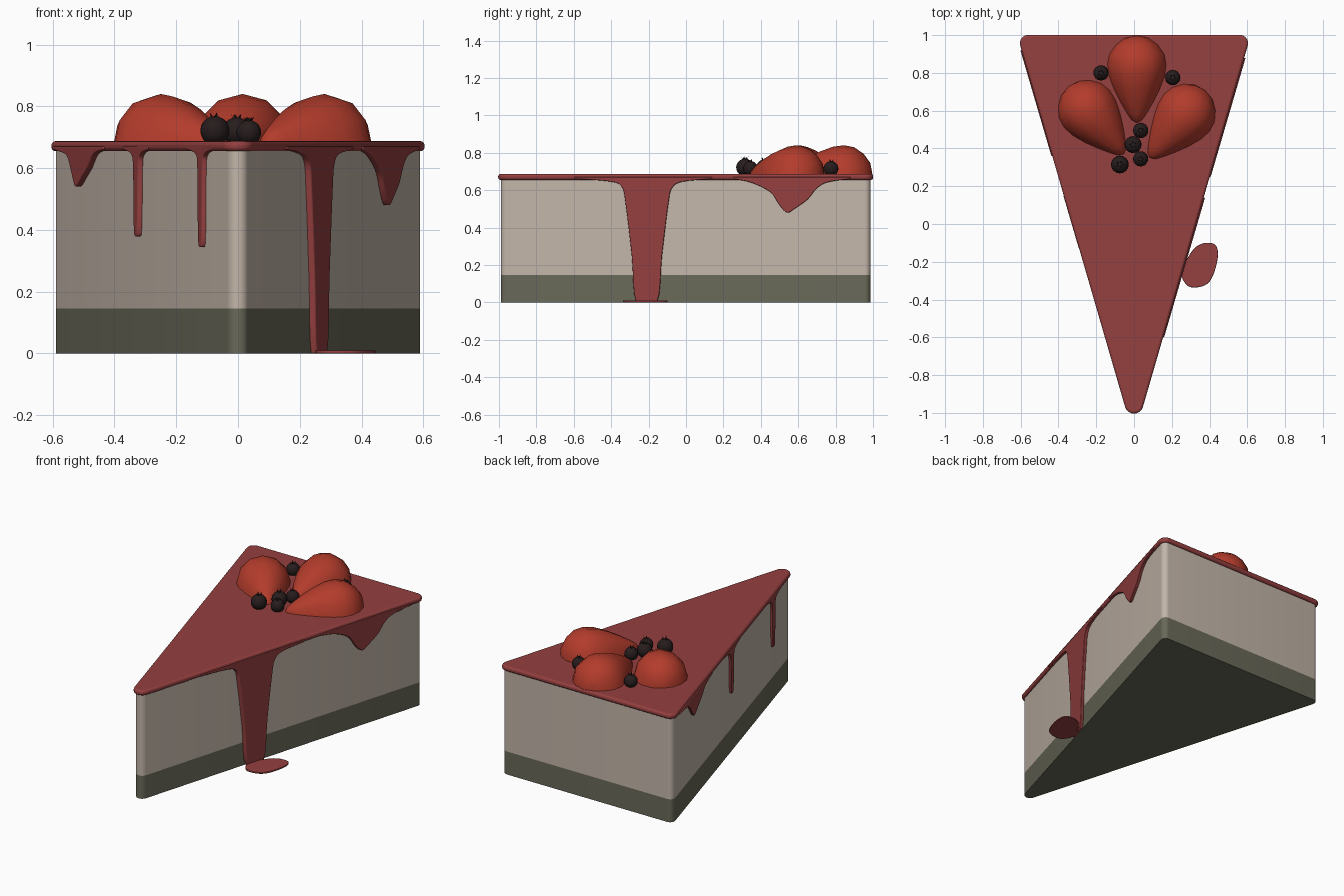
import bpy, bmesh, math
from mathutils import Vector

if "Cube" in bpy.data.objects:
    bpy.data.objects.remove(bpy.data.objects["Cube"])


def material(name, rgb):
    m = bpy.data.materials.new(name)
    m.diffuse_color = (*rgb, 1)
    m.use_nodes = True
    m.node_tree.nodes["Principled BSDF"].inputs["Base Color"].default_value = m.diffuse_color
    return m


GLAZE = material("glaze_red", (0.30, 0.05, 0.05))
CREAM = material("cream", (0.55, 0.47, 0.40))
CRUST = material("crust", (0.14, 0.14, 0.10))
FRUIT = material("strawberry_red", (0.45, 0.045, 0.025))
DARK = material("berry_dark", (0.02, 0.012, 0.012))


def finish(name, bm, mat, bevel=0, angle=40):
    bmesh.ops.recalc_face_normals(bm, faces=bm.faces)
    me = bpy.data.meshes.new(name)
    bm.to_mesh(me)
    bm.free()
    me.materials.append(mat)
    ob = bpy.data.objects.new(name, me)
    bpy.context.collection.objects.link(ob)
    if bevel:
        b = ob.modifiers.new("soft_edge", 'BEVEL')
        b.width, b.segments, b.limit_method = bevel, 3, 'ANGLE'
        b.angle_limit = math.radians(50)
    bpy.ops.object.select_all(action='DESELECT')
    ob.select_set(True)
    bpy.context.view_layer.objects.active = ob
    bpy.ops.object.shade_smooth_by_angle(angle=math.radians(angle))
    return ob


def prism(name, front, back, mat, bevel=0):
    bm = bmesh.new()
    a = [bm.verts.new(p) for p in front]
    b = [bm.verts.new(p) for p in back]
    bm.faces.new(a)
    bm.faces.new(b[::-1])
    for i in range(len(a)):
        j = (i + 1) % len(a)
        bm.faces.new((a[i], b[i], b[j], a[j]))
    return finish(name, bm, mat, bevel)


def smooth_path(pts, n=4, closed=False):
    # Catmull-Rom interpolation through the given points
    P = [Vector(p) for p in pts]
    k, out = len(P), []
    for i in range(k if closed else k - 1):
        q = [P[(i + o) % k] if closed else P[min(max(i + o, 0), k - 1)] for o in (-1, 0, 1, 2)]
        for s in range(n):
            t = s / n
            out.append(0.5 * (2 * q[1] + (q[2] - q[0]) * t
                       + (2 * q[0] - 5 * q[1] + 4 * q[2] - q[3]) * t * t
                       + (3 * q[1] - q[0] - 3 * q[2] + q[3]) * t ** 3))
    return out if closed else out + [P[-1]]


# Wedge outline: three rounded corners, optionally grown outwards
def wedge(grow=0.0):
    side = math.degrees(math.atan2(-0.56, 1.912))
    corners = [((0, -0.955), 0.035, -180 - side, -360 + 360 + side),
               ((0.56, 0.957), 0.03, side, 90),
               ((-0.56, 0.957), 0.03, 90, 180 - side)]
    pts = []
    for (cx, cy), r, a0, a1 in corners:
        if cx == 0:
            a0, a1 = 180 - side, 360 + side
        for i in range(9):
            a = math.radians(a0 + (a1 - a0) * i / 8)
            pts.append((cx + (r + grow) * math.cos(a), cy + (r + grow) * math.sin(a)))
    return pts


def slab(name, z0, z1, mat, grow=0.0, bevel=0):
    o = wedge(grow)
    return prism(name, [(x, y, z1) for x, y in o], [(x, y, z0) for x, y in o], mat, bevel)


slab("crust_layer", 0, 0.145, CRUST)
slab("cream_layer", 0.145, 0.66, CREAM)
slab("glaze_top", 0.655, 0.687, GLAZE, 0.014, 0.012)


# Drips: (y, z) outlines laid against the sloping side walls
def drip(name, side, pts, off):
    edge = smooth_path(pts)
    edge = [Vector((pts[0][0], 0.67))] + edge + [Vector((pts[-1][0], 0.67))]

    def on_wall(o):
        return [(side * (0.0336 + 0.293 * (p.x + 0.965) + o * 1.04), p.x, max(p.y, 0)) for p in edge]
    prism(name, on_wall(off), on_wall(-0.004), GLAZE, 0.004)


drip("long_drip", 1, [(-0.6, .66), (-0.42, .648), (-0.345, .62), (-0.322, .52), (-0.29, .25),
     (-0.265, 0), (-0.155, 0), (-0.128, .25), (-0.095, .52), (-0.075, .61), (-0.02, .645), (0.14, .66)], 0.018)
drip("right_short_drip", 1, [(0.25, .66), (0.35, .64), (0.45, .59), (0.5, .52), (0.54, .48),
     (0.58, .5), (0.65, .55), (0.7, .61), (0.76, .643), (0.88, .66)], 0.016)
drip("left_short_drip", -1, [(0.36, .66), (0.47, .645), (0.54, .60), (0.6, .57), (0.665, .54),
     (0.7, .57), (0.75, .63), (0.8, .648), (0.92, .66)], 0.015)
for nm, y, z in (("left_drip_middle", 0.01, 0.38), ("left_drip_front", -0.70, 0.345)):
    drip(nm, -1, [(y - .14, .66), (y - .05, .645), (y - .028, .6), (y - .022, z + .06), (y - .014, z + .006),
         (y, z), (y + .014, z + .006), (y + .022, z + .06), (y + .028, .6), (y + .05, .645), (y + .14, .66)], 0.013)

# Puddle at the foot of the long drip
blob = smooth_path([(.25, -.26), (.285, -.328), (.35, -.333), (.4, -.305), (.43, -.24), (.445, -.16),
                    (.43, -.11), (.38, -.10), (.33, -.12), (.29, -.17)], closed=True)
prism("puddle", [(p.x, p.y, .01) for p in blob], [(p.x, p.y, 0) for p in blob], GLAZE, 0.003)


# Halved strawberries lying cut side down
def strawberry(name, cx, cy, dx, dy):
    d = Vector((dx, dy, 0)).normalized()
    s = Vector((-d.y, d.x, 0))
    c = Vector((cx, cy, 0.684))
    prof = [(-.14, .062), (-.105, .11), (-.055, .145), (0, .156), (.06, .148), (.13, .122),
            (.2, .087), (.26, .052), (.295, .028)]
    bm = bmesh.new()
    rings = [[bm.verts.new(c + d * t + s * r * math.cos(math.pi * i / 6)
              + Vector((0, 0, r * math.sin(math.pi * i / 6)))) for i in range(7)] for t, r in prof]
    back, tip = bm.verts.new(c - d * 0.152), bm.verts.new(c + d * 0.31)
    for a, b in zip(rings, rings[1:]):
        for i in range(6):
            bm.faces.new((a[i], a[i + 1], b[i + 1], b[i]))
    for v, ring in ((back, rings[0]), (tip, rings[-1])):
        for i in range(6):
            bm.faces.new((v, ring[i], ring[i + 1]))
    bm.faces.new([back] + [r[0] for r in rings] + [tip] + [r[-1] for r in reversed(rings)])
    finish(name, bm, FRUIT, angle=60)


strawberry("strawberry_back", 0.015, 0.845, 0, -1)
strawberry("strawberry_right", 0.28, 0.59, -0.62, -0.76)
strawberry("strawberry_left", -0.25, 0.61, 0.62, -0.76)

# Small round berries with a crown of pointed sepals
for k, (x, y, r) in enumerate([(-.175, .8, .04), (.205, .775, .04), (.035, .495, .04),
                               (-.005, .42, .045), (.035, .345, .04), (-.075, .315, .047)]):
    bm = bmesh.new()
    bmesh.ops.create_uvsphere(bm, u_segments=16, v_segments=10, radius=r)
    for i in range(5):
        a = math.tau * i / 5 + k
        at = lambda ang, rad, z: bm.verts.new((r * rad * math.cos(ang), r * rad * math.sin(ang), r * z))
        bm.faces.new((at(a - .5, .28, .93), at(a + .5, .28, .93), at(a, .42, 1.25)))
    bmesh.ops.translate(bm, verts=bm.verts, vec=(x, y, 0.68 + r * 0.88))
    finish("berry_%d" % (k + 1), bm, DARK)
